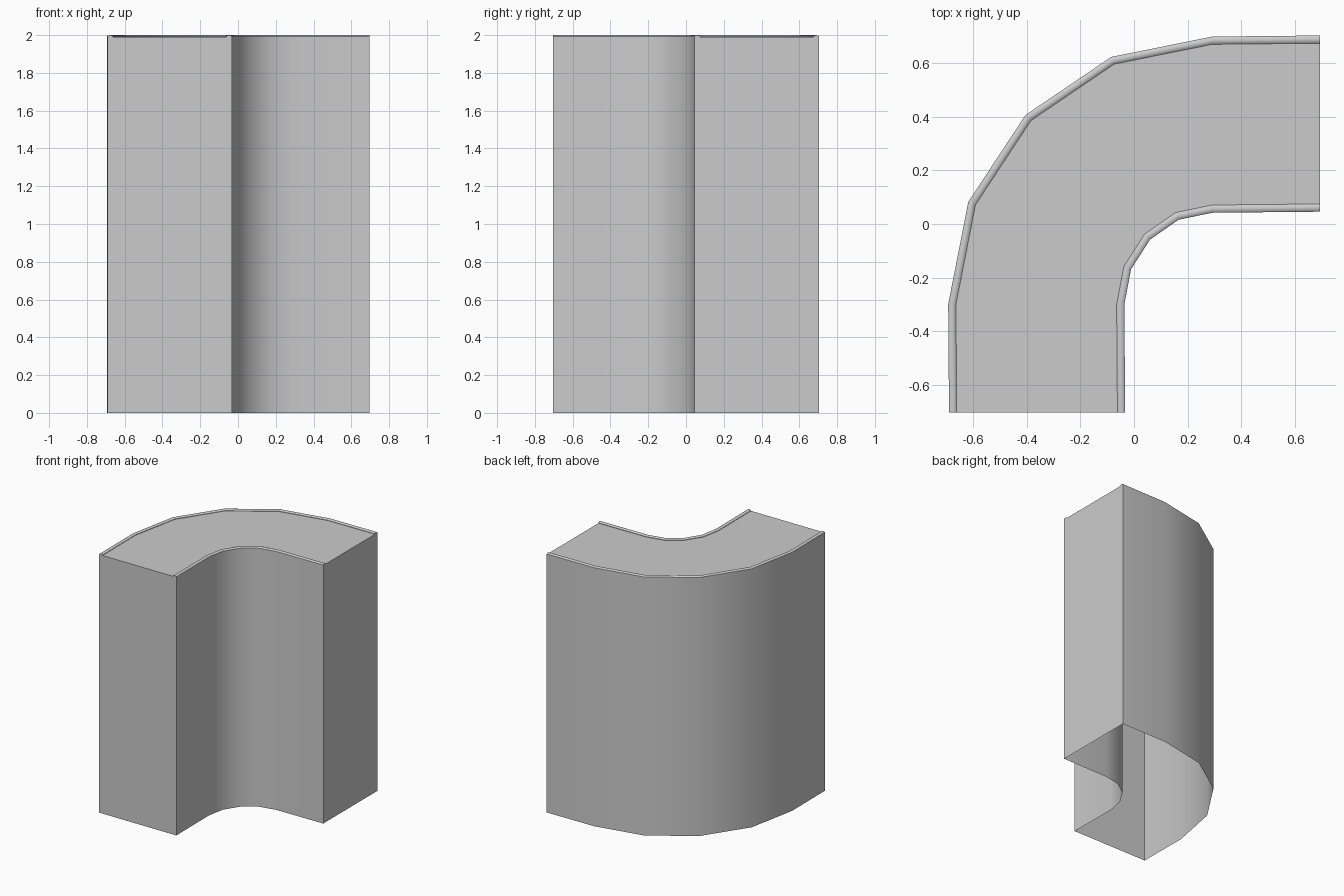
import bpy, bmesh, math

if "Cube" in bpy.data.objects:
    bpy.data.objects.remove(bpy.data.objects["Cube"])

# Path centre of the bend; the bend is slightly elliptical
CX, CY = 0.292, -0.30
R_OUT, R_IN, RIM = 1.0, 0.342, 0.029
TOP, H = 1.99, 2.0

# Cross-section (radius, height): open at the bottom, low rounded rims on top
def rim(r0, r1):
    bumps = [(0, 1.993), (0.2, 1.998), (0.5, H), (0.8, 1.998), (1, 1.993)]
    return [(r0 + (r1 - r0) * t, z) for t, z in bumps]

section = ([(R_OUT, 0)] + rim(R_OUT, R_OUT - RIM) + [(R_OUT - RIM, TOP), (R_IN + RIM, TOP)]
           + rim(R_IN + RIM, R_IN) + [(R_IN, 0)])

# Stations: straight end, five bend stations, straight end
def station(r, i):
    a = math.radians(90 + 22.5 * min(max(i - 1, 0), 4))
    x = CX + (r - 0.014) * math.cos(a)
    y = CY + r * math.sin(a)
    if i == 0:
        x, y = 0.695, y + 0.004
    elif i == 6:
        x, y = x + 0.003, -0.704
    return x, y

bm = bmesh.new()
rings = [[bm.verts.new((*station(r, i), z)) for r, z in section] for i in range(7)]
for a, b in zip(rings, rings[1:]):
    for k in range(len(section) - 1):
        bm.faces.new((a[k], b[k], b[k + 1], a[k + 1]))

# End caps
bm.faces.new(rings[0])
bm.faces.new(rings[-1][::-1])
bmesh.ops.recalc_face_normals(bm, faces=bm.faces)
# An open shell: make sure the top deck faces up
deck = max(bm.faces, key=lambda f: f.calc_area() * abs(f.normal.z))
if deck.normal.z < 0:
    bmesh.ops.reverse_faces(bm, faces=bm.faces)

mesh = bpy.data.meshes.new("curved_wall")
bm.to_mesh(mesh)
bm.free()
wall = bpy.data.objects.new("curved_wall", mesh)
bpy.context.collection.objects.link(wall)
bpy.context.view_layer.objects.active = wall
wall.select_set(True)
bpy.ops.object.shade_smooth_by_angle(angle=math.radians(35))
